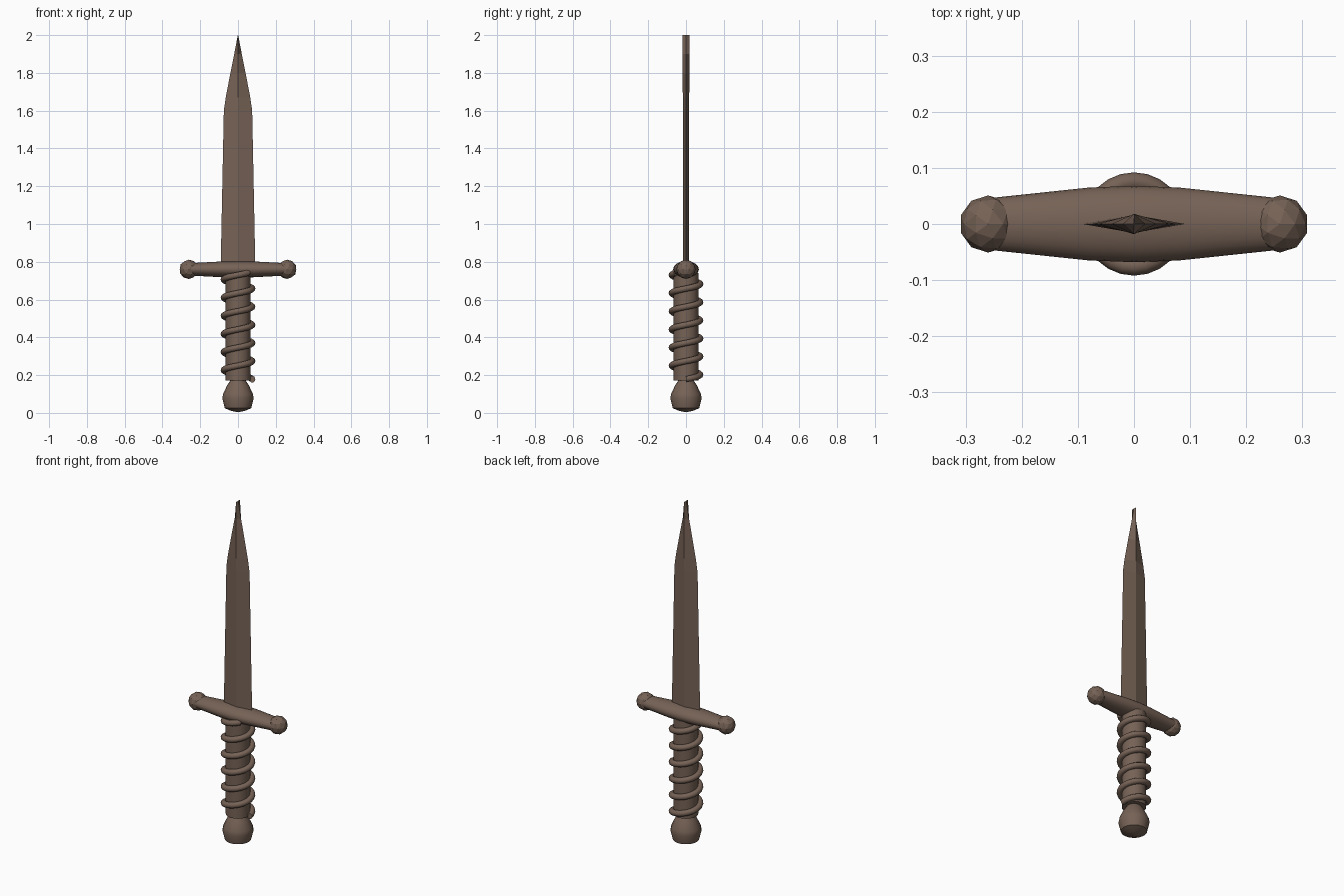
import bpy, bmesh
from math import sin, cos, pi, radians

cube = bpy.data.objects.get("Cube")
if cube:
    bpy.data.objects.remove(cube, do_unlink=True)

COLOUR = (0.18, 0.122, 0.092, 1)
bronze = bpy.data.materials.new("dark bronze")
bronze.use_nodes = True
bronze.diffuse_color = COLOUR
bronze.node_tree.nodes["Principled BSDF"].inputs["Base Color"].default_value = COLOUR


def loft(name, rings, smooth=None):
    """Skin a list of closed rings of points and cap both ends."""
    bm = bmesh.new()
    loops = [[bm.verts.new(p) for p in ring] for ring in rings]
    n = len(loops[0])
    for a, b in zip(loops, loops[1:]):
        for i in range(n):
            j = (i + 1) % n
            bm.faces.new((a[i], a[j], b[j], b[i]))
    bm.faces.new(loops[0][::-1])
    bm.faces.new(loops[-1])
    bmesh.ops.remove_doubles(bm, verts=bm.verts, dist=0.0001)
    bmesh.ops.recalc_face_normals(bm, faces=bm.faces)
    mesh = bpy.data.meshes.new(name)
    bm.to_mesh(mesh)
    bm.free()
    mesh.materials.append(bronze)
    obj = bpy.data.objects.new(name, mesh)
    bpy.context.collection.objects.link(obj)
    if smooth:
        bpy.ops.object.select_all(action="DESELECT")
        obj.select_set(True)
        bpy.context.view_layer.objects.active = obj
        bpy.ops.object.shade_smooth_by_angle(angle=radians(smooth))
    return obj


def circle(n):
    return [(cos(2 * pi * i / n), sin(2 * pi * i / n)) for i in range(n)]


# Blade: diamond section, tapering to a chisel point (z, half width, half depth)
blade = [(0.76, 0.092, 0.016), (1.6, 0.075, 0.016), (1.67, 0.065, 0.017),
         (1.8, 0.04, 0.018), (1.9, 0.02, 0.018), (2.0, 0.001, 0.018)]
loft("blade", [[(w, 0, z), (0, d, z), (-w, 0, z), (0, -d, z)] for z, w, d in blade])

# Crossguard: flattened bar, swollen in the middle (x, half depth, half height)
bar = [(-0.25, 0.047, 0.033), (-0.08, 0.065, 0.042), (0, 0.068, 0.044),
       (0.08, 0.065, 0.042), (0.25, 0.047, 0.033)]
loft("crossguard", [[(x, d * c, 0.76 + h * s) for c, s in circle(24)]
                    for x, d, h in bar], 40)

# Faceted knobs at the guard ends
for side, x in (("left", 0.26), ("right", -0.26)):
    bpy.ops.mesh.primitive_ico_sphere_add(subdivisions=2, radius=0.051, location=(x, 0, 0.76))
    knob = bpy.context.object
    knob.name = side + "_guard_knob"
    knob.data.materials.append(bronze)

# Grip core
loft("grip", [[(0.065 * c, 0.065 * s, z) for c, s in circle(20)]
              for z in (0.172, 0.74)], 40)

# Wire wound round the grip
START, PITCH, TURNS, STEPS = 0.178, 0.096, 5.9, 24
coil = []
for k in range(int(TURNS * STEPS) + 1):
    t = 2 * pi * k / STEPS
    z = START + PITCH * k / STEPS
    coil.append([((0.075 + 0.017 * c) * cos(t), (0.075 + 0.017 * c) * sin(t), z + 0.017 * s)
                 for c, s in circle(10)])
loft("grip_wire", coil, 50)

# Pommel: turned pear shape with a shallow pointed base (radius, z)
pommel = [(0.002, 0.004), (0.035, 0.01), (0.07, 0.025), (0.083, 0.078),
          (0.079, 0.1), (0.058, 0.145), (0.038, 0.176)]
loft("pommel", [[(r * c, r * s, z) for c, s in circle(16)] for r, z in pommel], 35)
